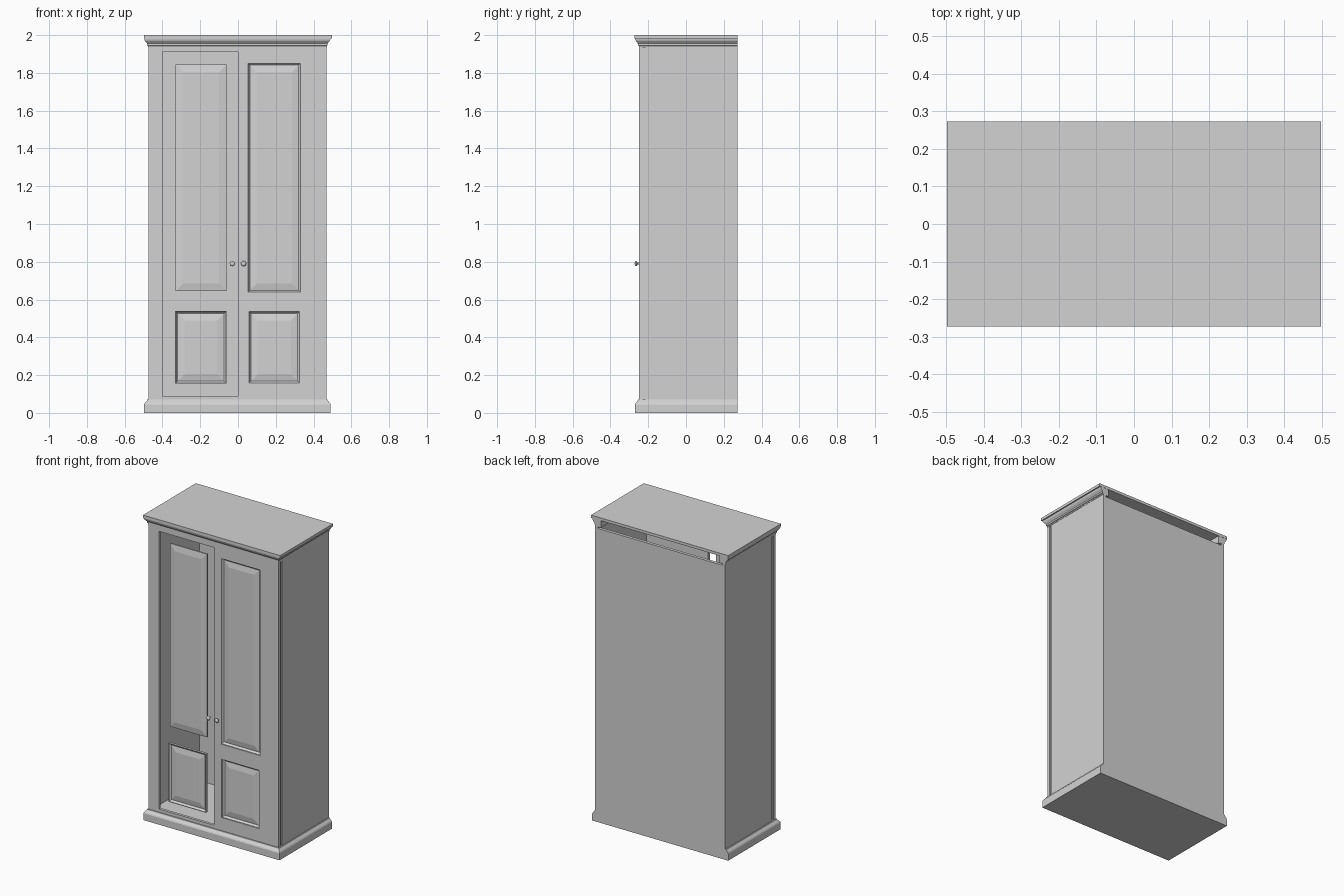
import bpy, bmesh, math
from mathutils import Matrix, Vector

cube = bpy.data.objects.get("Cube")
if cube:
    bpy.data.objects.remove(cube, do_unlink=True)

GREY = (0.65, 0.65, 0.65, 1.0)
paint = bpy.data.materials.new("plain grey paint")
paint.use_nodes = True
paint.diffuse_color = GREY
bsdf = next(n for n in paint.node_tree.nodes if n.type == 'BSDF_PRINCIPLED')
bsdf.inputs["Base Color"].default_value = GREY

# Main body limits
LEFT, RIGHT, FRONT, BACK = -0.475, 0.468, -0.248, 0.272
WALL = 0.02


def finish(name, bm, smooth=False):
    bmesh.ops.remove_doubles(bm, verts=bm.verts, dist=1e-5)
    bmesh.ops.recalc_face_normals(bm, faces=bm.faces)
    mesh = bpy.data.meshes.new(name)
    bm.to_mesh(mesh)
    bm.free()
    mesh.materials.append(paint)
    obj = bpy.data.objects.new(name, mesh)
    bpy.context.collection.objects.link(obj)
    if smooth:
        bpy.ops.object.select_all(action='DESELECT')
        obj.select_set(True)
        bpy.context.view_layer.objects.active = obj
        bpy.ops.object.shade_smooth_by_angle(angle=math.radians(40))
    return obj


def box(name, x0, x1, y0, y1, z0, z1):
    bm = bmesh.new()
    centre = Vector((x0 + x1, y0 + y1, z0 + z1)) / 2
    size = Matrix.Diagonal((x1 - x0, y1 - y0, z1 - z0, 1))
    bmesh.ops.create_cube(bm, size=1, matrix=Matrix.Translation(centre) @ size)
    return finish(name, bm)


def moulding(name, profile):
    """Sweep a closed (outset, height) profile round the front and both sides."""
    bm = bmesh.new()
    rows = []
    for out, z in profile:
        corners = [(LEFT - out, BACK), (LEFT - out, FRONT - out),
                   (RIGHT + out, FRONT - out), (RIGHT + out, BACK)]
        rows.append([bm.verts.new((x, y, z)) for x, y in corners])
    for a, b in zip(rows, rows[1:] + rows[:1]):
        for i in range(3):
            bm.faces.new((a[i], a[i + 1], b[i + 1], b[i]))
    for end in (0, 3):
        bm.faces.new([r[end] for r in rows])
    return finish(name, bm)


def panel(name, x0, x1, z0, z1, steps):
    """Raised panel made of nested rectangles, each step an (inset, y) pair."""
    bm = bmesh.new()
    loops = []
    for d, y in steps:
        pts = [(x0 + d, z0 + d), (x1 - d, z0 + d), (x1 - d, z1 - d), (x0 + d, z1 - d)]
        loops.append([bm.verts.new((x, y, z)) for x, z in pts])
    for a, b in zip(loops, loops[1:]):
        for i in range(4):
            j = (i + 1) % 4
            bm.faces.new((a[i], a[j], b[j], b[i]))
    bm.faces.new(loops[0])
    bm.faces.new(loops[-1])
    return finish(name, bm)


# Front sheet with the open doorway and two panel holes (x0, x1, z0, z1)
upper_hole = (0.05, 0.335, 0.635, 1.855)
lower_hole = (0.055, 0.33, 0.155, 0.54)
holes = [(-0.4, 0.0, 0.09, 1.91), upper_hole, lower_hole]
xs = sorted({LEFT, RIGHT} | {v for h in holes for v in h[:2]})
zs = sorted({0.06, 1.95} | {v for h in holes for v in h[2:]})
bm = bmesh.new()
for x0, x1 in zip(xs, xs[1:]):
    for z0, z1 in zip(zs, zs[1:]):
        cx, cz = (x0 + x1) / 2, (z0 + z1) / 2
        if not any(a < cx < b and c < cz < d for a, b, c, d in holes):
            bm.faces.new([bm.verts.new((x, FRONT, z))
                          for x, z in ((x0, z0), (x1, z0), (x1, z1), (x0, z1))])
bmesh.ops.remove_doubles(bm, verts=bm.verts, dist=1e-5)
solid = bmesh.ops.extrude_face_region(bm, geom=bm.faces[:])
moved = [g for g in solid["geom"] if isinstance(g, bmesh.types.BMVert)]
bmesh.ops.translate(bm, verts=moved, vec=(0, 0.018, 0))
finish("front_frame", bm)

# Side walls with a narrow groove behind the front frame
for side, outer, inward in (("right", LEFT, 1), ("left", RIGHT, -1)):
    inner = outer + inward * WALL
    groove = outer + inward * 0.007
    box(side + "_wall", min(outer, inner), max(outer, inner), -0.214, BACK, 0.06, 1.95)
    box(side + "_groove", min(groove, inner), max(groove, inner), -0.23, -0.214, 0.06, 1.95)

# Back panel stops short of the lid and leaves a slot
box("back_panel", LEFT + WALL, RIGHT - WALL, BACK - WALL, BACK, 0.06, 1.925)
box("floor", LEFT + WALL, RIGHT - WALL, FRONT + 0.018, BACK, 0.0, 0.07)

# Plinth, crown and lid
moulding("plinth", [(-0.03, 0.0), (0.022, 0.0), (0.022, 0.045), (0.019, 0.052),
                    (0.008, 0.064), (0.006, 0.07), (-0.01, 0.07), (-0.03, 0.06)])
moulding("crown", [(-0.042, 1.935), (0.002, 1.935), (0.002, 1.943), (0.006, 1.945),
                   (0.006, 1.955), (0.01, 1.96), (0.017, 1.968), (0.021, 1.978),
                   (0.021, 1.982), (-0.042, 1.982)])
box("lid", -0.497, 0.497, -0.273, 0.273, 1.982, 2.0)

# Door panels: the moulded edge steps down, then the field rises again
moulded = [(0, -0.23), (0, -0.246), (0.004, -0.246), (0.01, -0.236),
           (0.014, -0.234), (0.05, -0.241)]
plain = [(0, -0.225), (0, -0.234), (0.04, -0.241)]
panel("left_upper_panel", *upper_hole, moulded)
panel("left_lower_panel", *lower_hole, moulded)
panel("right_upper_panel", -0.33, -0.06, 0.645, 1.845, plain)
panel("right_lower_panel", -0.333, -0.06, 0.155, 0.54, moulded)

# Turned knobs
knob_profile = [(0, -0.272), (0.007, -0.271), (0.012, -0.268), (0.014, -0.264),
                (0.011, -0.26), (0.005, -0.257), (0.005, -0.246), (0, -0.246)]
for name, x in (("right_knob", -0.03), ("left_knob", 0.03)):
    bm = bmesh.new()
    verts = [bm.verts.new((x + r, y, 0.79)) for r, y in knob_profile]
    edges = [bm.edges.new(pair) for pair in zip(verts, verts[1:])]
    bmesh.ops.spin(bm, geom=verts + edges, cent=(x, 0, 0.79), axis=(0, 1, 0),
                   angle=math.tau, steps=20)
    finish(name, bm, smooth=True)
